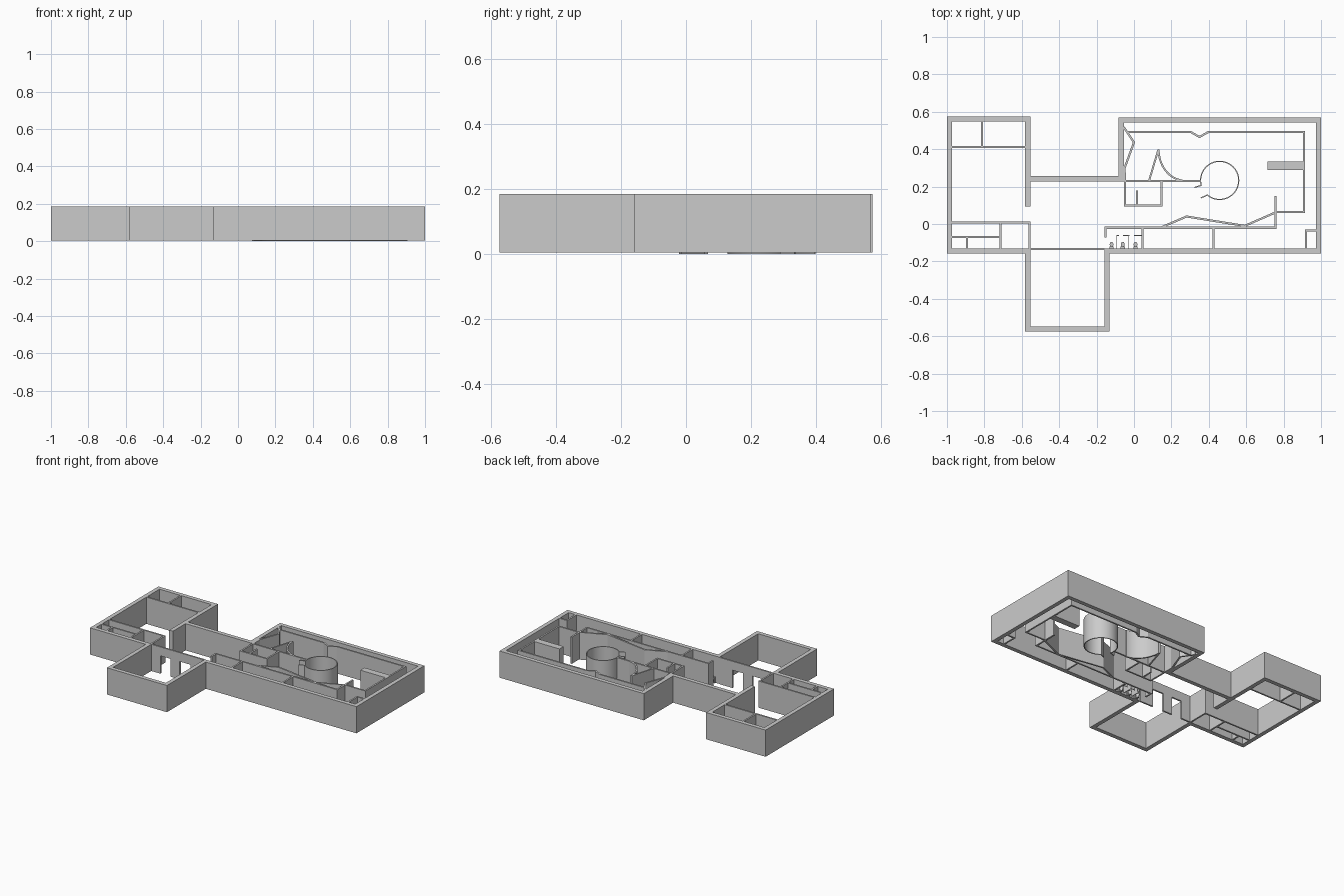
import bpy, bmesh, math
from mathutils import Vector

if "Cube" in bpy.data.objects:
    bpy.data.objects.remove(bpy.data.objects["Cube"])

H = 0.185
LIFT = 0.004


def finish(name, bm, smooth=False):
    bmesh.ops.recalc_face_normals(bm, faces=bm.faces)
    me = bpy.data.meshes.new(name)
    bm.to_mesh(me)
    bm.free()
    ob = bpy.data.objects.new(name, me)
    bpy.context.collection.objects.link(ob)
    if smooth:
        bpy.context.view_layer.objects.active = ob
        ob.select_set(True)
        bpy.ops.object.shade_smooth_by_angle()
        ob.select_set(False)
    return ob


def wall(name, pts, t=0.011, z0=LIFT, z1=H, smooth=False):
    """Mitred wall of thickness t along a centreline."""
    p = [Vector(q) for q in pts]
    dirs = [(b - a).normalized() for a, b in zip(p, p[1:])]
    sides = ([], [])
    for i, q in enumerate(p):
        d0, d1 = dirs[max(i - 1, 0)], dirs[min(i, len(dirs) - 1)]
        n0, n1 = Vector((-d0.y, d0.x)), Vector((-d1.y, d1.x))
        m = (n0 + n1).normalized()
        off = m * (t / 2 / max(m.dot(n0), 0.3))
        sides[0].append(q + off)
        sides[1].append(q - off)
    bm = bmesh.new()
    rings = []
    for l, r in zip(*sides):
        rings.append([bm.verts.new((v.x, v.y, z))
                      for v, z in ((l, z0), (r, z0), (r, z1), (l, z1))])
    for a, b in zip(rings, rings[1:]):
        for k in range(4):
            j = (k + 1) % 4
            bm.faces.new((a[k], a[j], b[j], b[k]))
    bm.faces.new(rings[0])
    bm.faces.new(rings[-1])
    return finish(name, bm, smooth)


def box(name, x0, x1, y0, y1, z0=LIFT, z1=H):
    return wall(name, [(x0, (y0 + y1) / 2), (x1, (y0 + y1) / 2)], y1 - y0, z0, z1)


# Thick outer shell, one continuous run around both wings and the front room
wall("outer_wall", [
    (-0.5675, 0.093), (-0.5675, 0.561), (-0.986, 0.561), (-0.986, -0.1445),
    (-0.5675, -0.1445), (-0.5675, -0.561), (-0.1445, -0.561), (-0.1445, -0.1445),
    (0.986, -0.1445), (0.986, 0.556), (-0.0685, 0.556), (-0.0685, 0.242),
    (-0.554, 0.242)], 0.028)

# Front room wall with two doorways
for i, (a, b) in enumerate([(-0.554, -0.485), (-0.41, -0.34), (-0.26, -0.158)]):
    box(f"entry_pier_{i}", a, b, -0.139, -0.128)
for i, (a, b) in enumerate([(-0.485, -0.41), (-0.34, -0.26)]):
    box(f"entry_lintel_{i}", a, b, -0.139, -0.128, 0.125, H)

# Left wing partitions
wall("left_back_partition", [(-0.972, 0.411), (-0.581, 0.411)])
wall("left_back_divider", [(-0.813, 0.411), (-0.813, 0.548)])
wall("left_front_partition", [(-0.972, 0.009), (-0.559, 0.009), (-0.559, -0.131)])
wall("left_front_divider", [(-0.714, 0.004), (-0.714, -0.131)])
wall("left_store_partition", [(-0.972, -0.07), (-0.72, -0.07)])
wall("left_store_divider", [(-0.892, -0.075), (-0.892, -0.131)])

# Service strip along the front of the right wing
wall("service_wall", [(-0.152, -0.072), (-0.152, -0.02), (0.757, -0.02), (0.757, 0.15)])
for i, x in enumerate((0.046, 0.426)):
    wall(f"service_divider_{i}", [(x, -0.026), (x, -0.131)])
wall("corner_closet", [(0.919, -0.131), (0.919, -0.035), (0.972, -0.035)])

# Gallery lining with a notch at the back and a zigzag at the left
wall("gallery_lining", [(0.757, 0.064), (0.909, 0.064), (0.909, 0.492), (0.398, 0.492),
                        (0.35, 0.465), (0.303, 0.492), (-0.04, 0.492)])
wall("zigzag_left", [(-0.054, 0.517), (0.0, 0.437), (-0.05, 0.3), (-0.049, 0.235)])
wall("zigzag_front", [(0.15, -0.016), (0.281, 0.04), (0.592, -0.01), (0.757, 0.062)], z0=0)
box("display_block", 0.715, 0.905, 0.29, 0.335, 0)

# Central partition and small room
wall("central_partition", [(-0.054, 0.23), (0.355, 0.23)])
wall("small_room", [(-0.049, 0.23), (-0.049, 0.1), (0.146, 0.1), (0.146, 0.23)])
wall("small_room_stub", [(0.016, 0.1), (0.016, 0.18)])

# Pointed fin: straight flank and concave curved flank
wall("fin_straight", [(0.08, 0.23), (0.13, 0.397)], 0.01, 0)
arc = []
for i in range(17):
    a = math.radians(180 + 85 * i / 16)
    arc.append((0.272 + 0.14 * math.cos(a), 0.397 + 0.165 * math.sin(a)))
wall("fin_curved", arc, 0.01, 0, smooth=True)

# Round chamber with a doorway and two jambs
cx, cy, r = 0.458, 0.233, 0.102
ring = []
for i in range(49):
    a = math.radians(230 - 0 + (325 * i / 48))
    ring.append((cx + r * math.cos(a), cy + r * math.sin(a)))
wall("round_chamber", ring, 0.006, 0, smooth=True)
wall("chamber_jamb_a", [ring[0], (0.357, 0.139)], 0.006, 0)
wall("chamber_jamb_b", [ring[-1], (0.323, 0.195)], 0.006, 0)

# Restroom stalls and toilets
for i, (a, b) in enumerate([(-0.094, -0.08), (-0.06, -0.025), (0.0, 0.04)]):
    box(f"stall_front_{i}", a, b, -0.063, -0.06, 0.012, 0.11)
for i, x in enumerate((-0.092, -0.028)):
    wall(f"stall_side_{i}", [(x, -0.06), (x, -0.131)], 0.003, 0.012, 0.11)
for i, x in enumerate((-0.12, -0.06, 0.008)):
    box(f"toilet_tank_{i}", x - 0.011, x + 0.011, -0.131, -0.121, LIFT, 0.045)
    bm = bmesh.new()
    bmesh.ops.create_cone(bm, cap_ends=True, segments=20, radius1=0.007, radius2=0.01, depth=0.024)
    bmesh.ops.scale(bm, vec=(1, 1.4, 1), verts=bm.verts)
    bmesh.ops.translate(bm, vec=(x, -0.109, LIFT + 0.012), verts=bm.verts)
    finish(f"toilet_bowl_{i}", bm, True)
